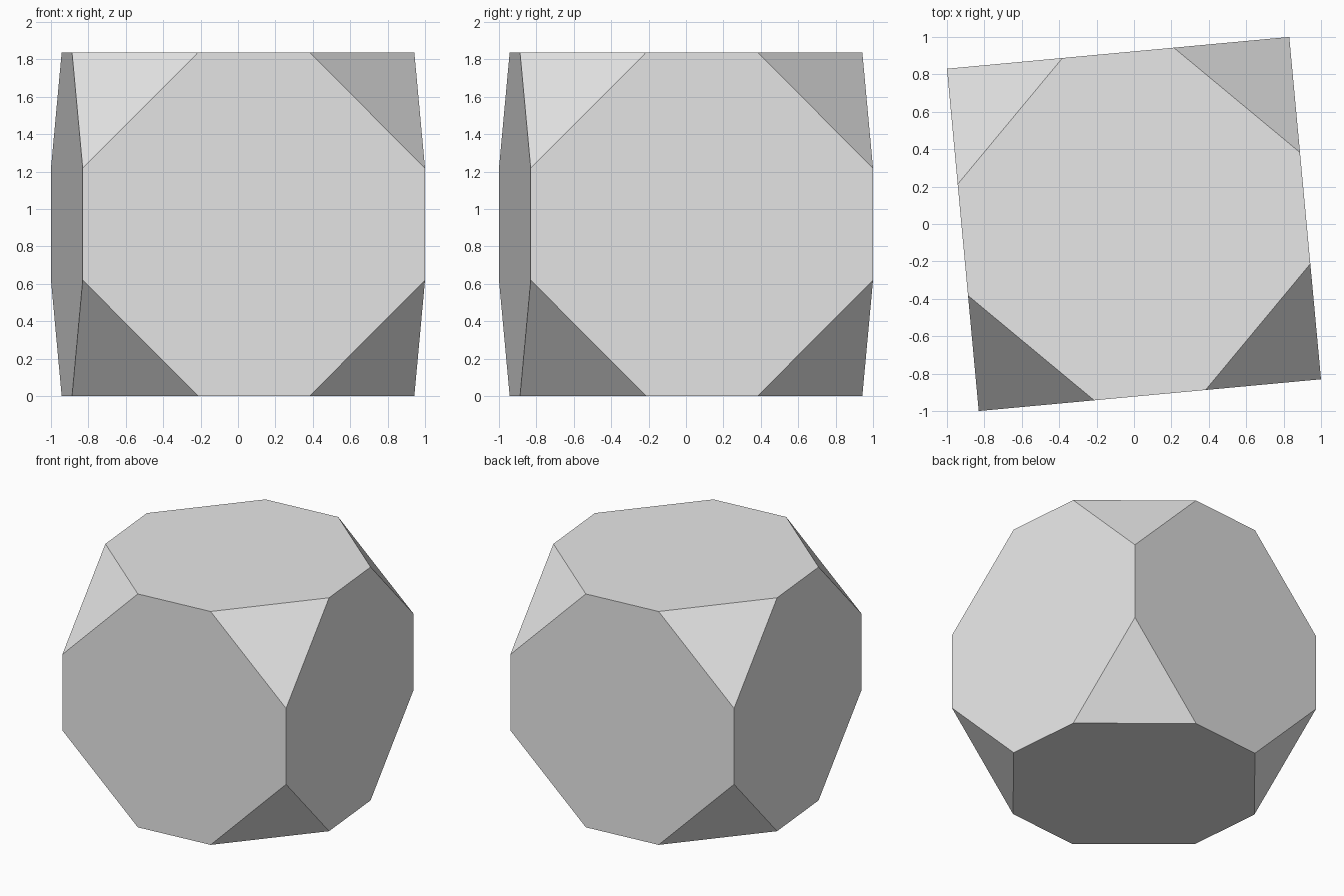
import bpy, bmesh, math
from itertools import product
from mathutils import Matrix, Vector

HALF = 0.919    # half the cube side
CUT = 0.62      # length cut from each edge at a corner
TURN = math.radians(5.3)

start_cube = bpy.data.objects.get("Cube")
if start_cube:
    bpy.data.objects.remove(start_cube, do_unlink=True)

# Plain grey material
grey = bpy.data.materials.new("light grey")
grey.use_nodes = True
colour = (0.8, 0.8, 0.8, 1)
grey.diffuse_color = colour
grey.node_tree.nodes["Principled BSDF"].inputs["Base Color"].default_value = colour

# Cube with all eight corners sliced off flat
bm = bmesh.new()
bmesh.ops.create_cube(bm, size=2 * HALF)
for corner in product((-1, 1), repeat=3):
    normal = Vector(corner)
    point = normal * HALF - Vector((0, 0, corner[2] * CUT))
    cut = bmesh.ops.bisect_plane(
        bm, geom=bm.verts[:] + bm.edges[:] + bm.faces[:],
        plane_co=point, plane_no=normal, clear_outer=True)
    rim = [e for e in cut["geom_cut"] if isinstance(e, bmesh.types.BMEdge)]
    bmesh.ops.contextual_create(bm, geom=rim)
bmesh.ops.recalc_face_normals(bm, faces=bm.faces[:])

# Turn slightly and stand on the ground
bm.transform(Matrix.Translation((0, 0, HALF)) @ Matrix.Rotation(TURN, 4, "Z"))

mesh = bpy.data.meshes.new("truncated_cube")
bm.to_mesh(mesh)
bm.free()
mesh.materials.append(grey)
bpy.context.collection.objects.link(bpy.data.objects.new("truncated_cube", mesh))
